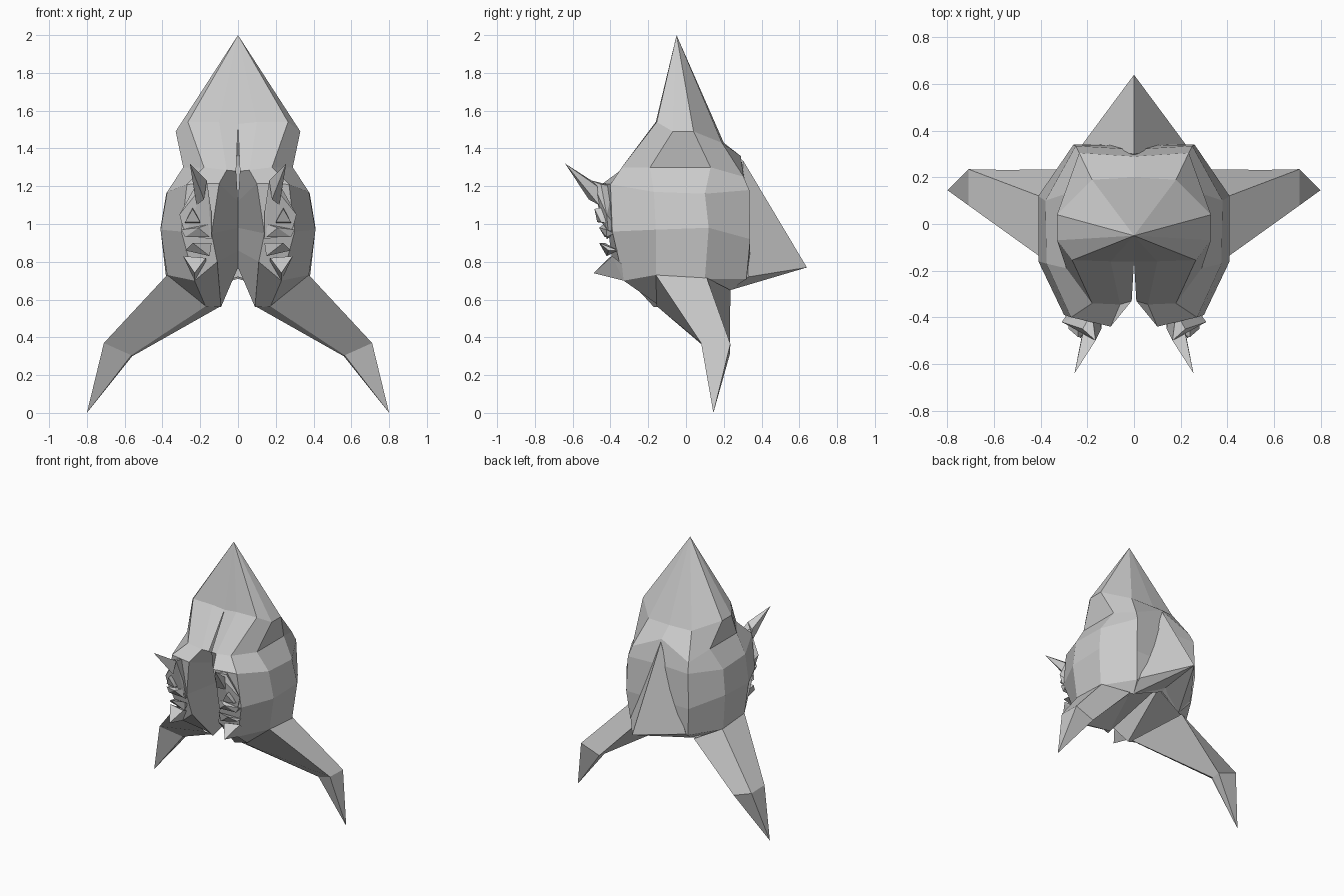
import bpy
import bmesh

cube = bpy.data.objects.get("Cube")
if cube:
    bpy.data.objects.remove(cube, do_unlink=True)

grey = bpy.data.materials.new("plain grey")
grey.use_nodes = True
COLOUR = (0.6, 0.6, 0.6, 1)
grey.diffuse_color = COLOUR
grey.node_tree.nodes["Principled BSDF"].inputs["Base Color"].default_value = COLOUR


def finish(name, bm):
    """Turn one half into a flat shaded object mirrored across x = 0."""
    mesh = bpy.data.meshes.new(name)
    bm.to_mesh(mesh)
    bm.free()
    mesh.materials.append(grey)
    obj = bpy.data.objects.new(name, mesh)
    bpy.context.collection.objects.link(obj)
    mirror = obj.modifiers.new("mirror", 'MIRROR')
    mirror.merge_threshold = 0.001
    return obj


def loft(name, rings, top=None, tip=None, closed=False):
    """Join rings from top to bottom, ending in points or a flat cap."""
    bm = bmesh.new()
    rows = [[bm.verts.new(p) for p in ring] for ring in rings]
    n = len(rows[0])
    pairs = [(i, (i + 1) % n) for i in range(n if closed else n - 1)]
    for a, b in zip(rows, rows[1:]):
        for i, j in pairs:
            bm.faces.new((a[i], b[i], b[j], a[j]))
    if top:
        v = bm.verts.new(top)
        for i, j in pairs:
            bm.faces.new((v, rows[0][i], rows[0][j]))
    if tip:
        v = bm.verts.new(tip)
        for i, j in pairs:
            bm.faces.new((rows[-1][i], v, rows[-1][j]))
    else:
        bm.faces.new(rows[-1][::-1])
    if closed:
        bmesh.ops.recalc_face_normals(bm, faces=bm.faces)
    return finish(name, bm)


def hull(name, points):
    """Small faceted solid through a handful of points."""
    bm = bmesh.new()
    verts = [bm.verts.new(p) for p in points]
    bmesh.ops.convex_hull(bm, input=verts)
    bmesh.ops.recalc_face_normals(bm, faces=bm.faces)
    return finish(name, bm)


# Body: half rings from the front groove round the side to the back
body_rings = [
    [(0, -.16, 1.53), (.10, -.16, 1.54), (.265, -.155, 1.54), (.33, -.07, 1.49),
     (.33, .04, 1.49), (.18, .19, 1.43), (0, .20, 1.43)],
    [(.01, -.33, 1.28), (.06, -.345, 1.285), (.18, -.34, 1.30), (.29, -.19, 1.30),
     (.29, .13, 1.30), (.235, .305, 1.25), (0, .29, 1.36)],
    [(0, -.13, 1.12), (.10, -.44, 1.215), (.27, -.40, 1.21), (.375, -.17, 1.17),
     (.38, .10, 1.16), (.25, .335, 1.18), (0, .32, 1.18)],
    [(0, .06, .98), (.14, -.41, .95), (.30, -.39, .96), (.41, -.16, .97),
     (.41, .12, .98), (.26, .34, .92), (0, .34, .92)],
    [(0, .2, .86), (.11, -.39, .80), (.23, -.33, .70), (.375, -.16, .73),
     (.38, .10, .71), (.24, .32, .71), (0, .34, .73)],
    [(0, .28, .77), (.09, -.17, .56), (.17, -.13, .56), (.30, -.08, .63),
     (.30, .18, .65), (.20, .235, .65), (0, .30, .71)],
]
loft("body", body_rings, top=(0, -.05, 2))

# Swept legs with a bent knee and a sharp foot
loft("legs", [
    [(.375, -.16, .73), (.38, .11, .715), (.23, .235, .65), (.10, -.14, .56), (.17, -.155, .565)],
    [(.71, .08, .37), (.71, .235, .365), (.56, .232, .31), (.56, .17, .30), (.565, .15, .305)],
], tip=(.80, .145, 0), closed=True)

# Tail: half pyramid from the upper back to a rear point
hull("tail", [(0, .30, 1.34), (0, .64, .77), (.23, .33, .72),
              (.20, .235, .65), (0, .28, .72)])

# Horns rising forward from the top of the face plates
hull("horns", [(.255, -.64, 1.32), (.165, -.50, 1.23), (.22, -.47, 1.20),
               (.18, -.515, 1.13), (.22, -.46, 1.10)])

# Face plates: slanted facets over each front lobe
hull("face_plates", [(.165, -.50, 1.23), (.22, -.45, 1.21), (.31, -.42, 1.05),
                     (.28, -.41, .94), (.14, -.42, .92), (.14, -.45, 1.06),
                     (.18, -.38, 1.20), (.28, -.38, 1.0), (.15, -.37, .95)])

# Eyes: small angular bumps with a raised lower lid
hull("eyes", [(.24, -.485, 1.08), (.20, -.47, 1.01), (.28, -.45, 1.01),
              (.24, -.42, 1.09), (.20, -.40, 1.00), (.28, -.40, 1.00)])
hull("lower_lids", [(.15, -.435, 1.00), (.30, -.42, .97), (.15, -.43, .93),
                    (.28, -.42, .93), (.21, -.46, .98), (.16, -.38, .96), (.29, -.38, .95)])

# Muzzle and pointed chin
hull("muzzles", [(.14, -.43, .90), (.24, -.46, .90), (.15, -.42, .83),
                 (.28, -.41, .86), (.16, -.37, .86), (.28, -.36, .86)])
hull("chins", [(.23, -.49, .74), (.17, -.41, .82), (.29, -.39, .83),
               (.17, -.36, .80), (.27, -.34, .79), (.23, -.33, .70)])
